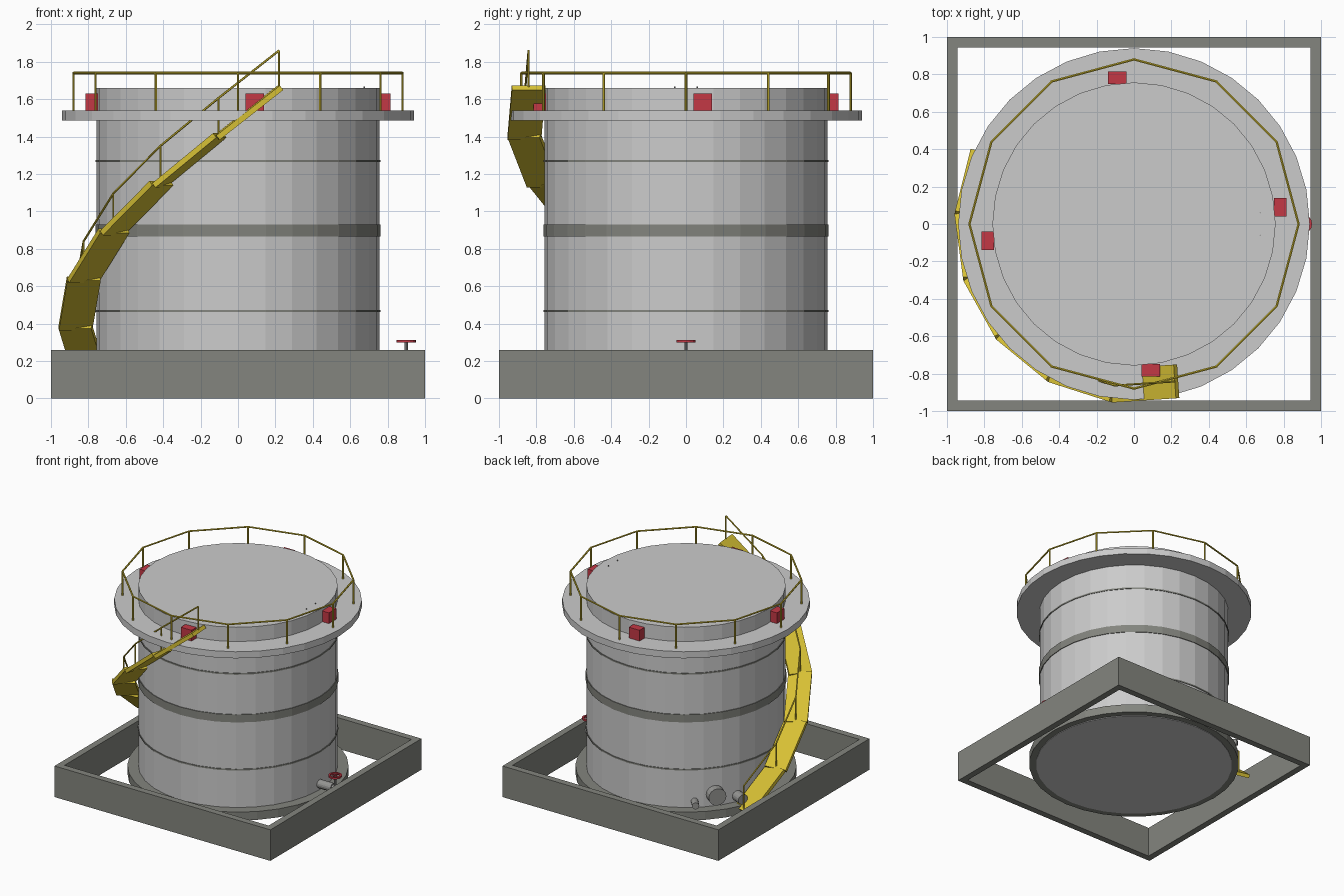
import bpy, bmesh
from math import sin, cos, pi, radians, sqrt
from mathutils import Vector, Matrix

if "Cube" in bpy.data.objects:
    bpy.data.objects.remove(bpy.data.objects["Cube"], do_unlink=True)


def material(name, rgb):
    m = bpy.data.materials.new(name)
    m.use_nodes = True
    m.diffuse_color = (*rgb, 1)
    m.node_tree.nodes["Principled BSDF"].inputs["Base Color"].default_value = (*rgb, 1)
    return m


SHELL = material("light grey shell", (0.6, 0.6, 0.6))
CONCRETE = material("grey green concrete", (0.23, 0.235, 0.21))
YELLOW = material("safety yellow", (0.68, 0.53, 0.035))
RED = material("red", (0.55, 0.04, 0.06))
STEEL = material("pipe grey", (0.3, 0.3, 0.29))


def finish(name, bm, mat):
    bmesh.ops.recalc_face_normals(bm, faces=bm.faces)
    mesh = bpy.data.meshes.new(name)
    bm.to_mesh(mesh)
    bm.free()
    mesh.materials.append(mat)
    ob = bpy.data.objects.new(name, mesh)
    bpy.context.collection.objects.link(ob)
    return ob


def lathe(name, profile, mat, sides=32, start=0.0):
    """Turn a closed (radius, height) outline about the z axis."""
    bm = bmesh.new()
    rings = []
    for i in range(sides):
        a = start + 2 * pi * i / sides
        rings.append([bm.verts.new((r * cos(a), r * sin(a), z)) for r, z in profile])
    count = len(profile)
    for i in range(sides):
        p, q = rings[i], rings[(i + 1) % sides]
        for j in range(count):
            k = (j + 1) % count
            if profile[j][0] or profile[k][0]:
                bm.faces.new((p[j], q[j], q[k], p[k]))
    bmesh.ops.remove_doubles(bm, verts=bm.verts, dist=1e-5)
    bmesh.ops.dissolve_degenerate(bm, edges=bm.edges, dist=1e-5)
    return finish(name, bm, mat)


def band(r_in, r_out, z0, z1):
    return [(r_in, z0), (r_out, z0), (r_out, z1), (r_in, z1)]


def add_rod(bm, a, b, radius, sides=6):
    a, b = Vector(a), Vector(b)
    d = b - a
    turn = d.to_track_quat("Z", "Y").to_matrix().to_4x4()
    bmesh.ops.create_cone(bm, cap_ends=True, segments=sides, radius1=radius, radius2=radius,
                          depth=d.length, matrix=Matrix.Translation((a + b) / 2) @ turn)


def rods(name, pairs, radius, mat, sides=6):
    bm = bmesh.new()
    for a, b in pairs:
        add_rod(bm, a, b, radius, sides)
    return finish(name, bm, mat)


def box(name, size, matrix, mat):
    bm = bmesh.new()
    bmesh.ops.create_cube(bm, size=1, matrix=matrix @ Matrix.Diagonal((*size, 1)))
    return finish(name, bm, mat)


def polar(r, degrees, z):
    return Vector((r * cos(radians(degrees)), r * sin(radians(degrees)), z))


# Square containment wall
lathe("containment_wall", band(0.945 * sqrt(2), sqrt(2), 0, 0.26), CONCRETE, 4, pi / 4)

# Tank body, foundation and hoops
lathe("foundation_ring", band(0.7, 0.84, 0.08, 0.15), CONCRETE)
lathe("tank_floor", band(0, 0.785, 0.075, 0.12), SHELL)
lathe("tank_shell", band(0, 0.757, 0.1, 1.66), SHELL)
lathe("middle_band", band(0.74, 0.763, 0.865, 0.93), CONCRETE)
for label, z in (("lower", 0.467), ("upper", 1.27)):
    lathe(label + "_hoop", band(0.74, 0.762, z - 0.006, z + 0.006), CONCRETE)
lathe("walkway", band(0.74, 0.94, 1.485, 1.54), SHELL)

# Walkway railing
tops = [polar(0.88, 30 * i, 1.74) for i in range(12)]
rods("walkway_posts", [(p - Vector((0, 0, 0.2)), p) for p in tops], 0.007, YELLOW)
rods("walkway_handrail", [(tops[i - 1], tops[i]) for i in range(12)], 0.007, YELLOW)

# Four equipment boxes around the roof edge
for i, side in enumerate(("front", "right", "back", "left")):
    place = Matrix.Rotation(i * pi / 2, 4, "Z") @ Matrix.Translation((0.09, -0.782, 1.585))
    box(side + "_equipment_box", (0.1, 0.065, 0.09), place, RED)

# Stair wrapping round the tank in six straight flights
joints = [polar(0.87, 155.3 + 21.55 * i, 0.125 + 0.255 * i) for i in range(7)]
for i in range(6):
    a, b = joints[i], joints[i + 1]
    along = (b - a).normalized()
    across = along.cross(Vector((0, 0, 1))).normalized()
    frame = Matrix((along, across, along.cross(across))).transposed().to_4x4()
    box("stair_flight_%d" % (i + 1), ((b - a).length + 0.02, 0.18, 0.03),
        Matrix.Translation((a + b) / 2) @ frame, YELLOW)
rail = [p + Vector((0, 0, 0.205)) for p in joints]
rods("stair_posts", list(zip(joints, rail)), 0.006, YELLOW)
rods("stair_handrail", list(zip(rail, rail[1:])), 0.006, YELLOW)

# Outlet pipe with valve stem and handwheel
rods("outlet_pipe", [((0.74, 0, 0.2), (0.88, 0, 0.2))], 0.035, STEEL, 16)
rods("valve_stem", [((0.9, 0, 0.2), (0.9, 0, 0.305))], 0.009, STEEL, 8)
rods("valve_body", [((0.87, 0, 0.2), (0.92, 0, 0.2))], 0.025, STEEL, 12)
wheel = lathe("valve_handwheel", band(0.038, 0.052, 0.298, 0.312), RED, 16)
wheel.location.x = 0.9
rods("handwheel_spokes", [((0.855, 0, 0.305), (0.945, 0, 0.305)),
                          ((0.9, -0.045, 0.305), (0.9, 0.045, 0.305))], 0.005, RED)

# Manway and small nozzles at the rear
for name, angle, z, radius, reach in (("manway", 142, 0.25, 0.07, 0.82),
                                      ("small_nozzle", 130, 0.2, 0.028, 0.84),
                                      ("large_nozzle", 156, 0.2, 0.042, 0.84)):
    rods(name, [(polar(0.72, angle, z), polar(reach, angle, z))], radius, STEEL, 16)

# Tiny roof pins
rods("roof_pins", [((0.675, y, 1.65), (0.675, y, 1.668)) for y in (-0.06, 0.06)], 0.004, STEEL)
